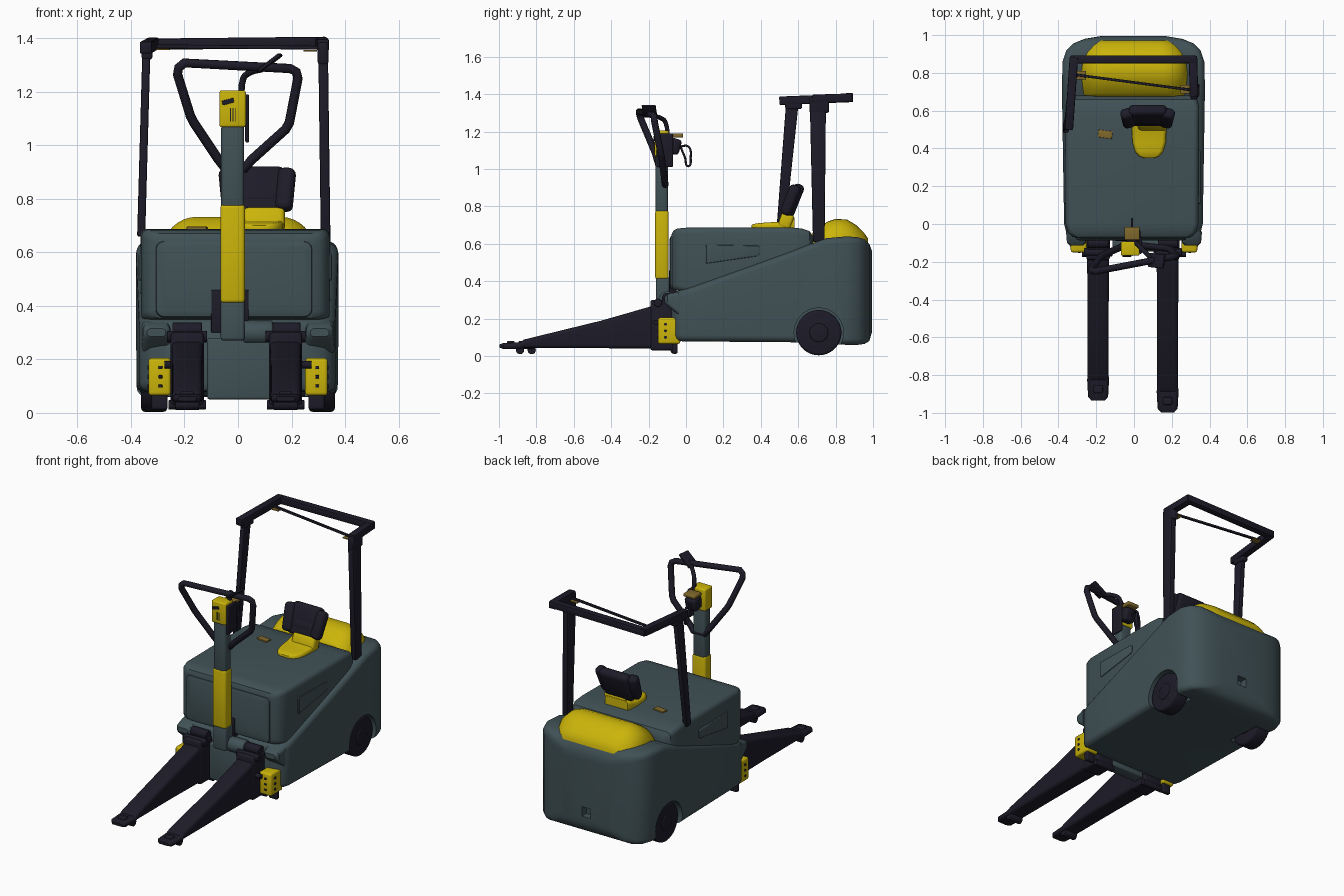
import bpy, bmesh, math
from mathutils import Vector, Matrix

if "Cube" in bpy.data.objects:
    bpy.data.objects.remove(bpy.data.objects["Cube"])


def material(name, r, g, b):
    m = bpy.data.materials.new(name)
    m.diffuse_color = (r, g, b, 1)
    m.use_nodes = True
    m.node_tree.nodes["Principled BSDF"].inputs["Base Color"].default_value = m.diffuse_color
    return m


SLATE = material("slate paint", 0.052, 0.083, 0.093)
YELLOW = material("yellow paint", 0.60, 0.46, 0.003)
DARK = material("dark rubber", 0.012, 0.011, 0.021)
TAN = material("tan trim", 0.22, 0.14, 0.025)


def finish(bm, name, mat, angle=35):
    bmesh.ops.recalc_face_normals(bm, faces=bm.faces)
    me = bpy.data.meshes.new(name)
    bm.to_mesh(me)
    bm.free()
    me.materials.append(mat)
    ob = bpy.data.objects.new(name, me)
    bpy.context.collection.objects.link(ob)
    smooth(ob, angle)
    return ob


def smooth(ob, angle=35):
    bpy.ops.object.select_all(action='DESELECT')
    ob.select_set(True)
    bpy.context.view_layer.objects.active = ob
    bpy.ops.object.shade_smooth_by_angle(angle=math.radians(angle))


def box(name, x, y, z, mat, bevel=0.008, rot=(0, 0, 0)):
    """Bevelled box from (min, max) ranges, turned about its centre."""
    bm = bmesh.new()
    bmesh.ops.create_cube(bm, size=1)
    bmesh.ops.scale(bm, vec=(x[1] - x[0], y[1] - y[0], z[1] - z[0]), verts=bm.verts)
    if bevel:
        bmesh.ops.bevel(bm, geom=bm.edges[:], offset=bevel, segments=3, profile=0.5, affect='EDGES')
    for axis, a in zip('XYZ', rot):
        bmesh.ops.rotate(bm, matrix=Matrix.Rotation(math.radians(a), 3, axis), verts=bm.verts)
    bmesh.ops.translate(bm, vec=(sum(x) / 2, sum(y) / 2, sum(z) / 2), verts=bm.verts)
    return finish(bm, name, mat)


def bar(name, a, b, w, d, mat, bevel=0.006, taper=1.0):
    """Square bar from point a to point b; taper scales the depth at b."""
    a, b = Vector(a), Vector(b)
    bm = bmesh.new()
    bmesh.ops.create_cube(bm, size=1)
    bmesh.ops.scale(bm, vec=(w, d, (b - a).length), verts=bm.verts)
    for v in bm.verts:
        v.co.y *= taper if v.co.z > 0 else 1
    bmesh.ops.bevel(bm, geom=bm.edges[:], offset=bevel, segments=2, profile=0.5, affect='EDGES')
    q = (b - a).normalized()
    ref = Vector((1, 0, 0)) if abs(q.x) < 0.7 else Vector((0, 0, 1))
    v = q.cross(ref).normalized()
    m = Matrix((v.cross(q), v, q)).transposed()
    bmesh.ops.rotate(bm, matrix=m, verts=bm.verts)
    bmesh.ops.translate(bm, vec=(a + b) / 2, verts=bm.verts)
    return finish(bm, name, mat)


def xcyl(name, x, y, z, r, mat, bevel=0.0, n=40):
    """Cylinder lying along x."""
    bm = bmesh.new()
    bmesh.ops.create_cone(bm, cap_ends=True, segments=n, radius1=r, radius2=r, depth=abs(x[1] - x[0]))
    if bevel:
        rim = [e for e in bm.edges if abs(e.verts[0].co.z - e.verts[1].co.z) < 1e-5]
        bmesh.ops.bevel(bm, geom=rim, offset=bevel, segments=3, profile=0.5, affect='EDGES')
    bmesh.ops.rotate(bm, matrix=Matrix.Rotation(math.pi / 2, 3, 'Y'), verts=bm.verts)
    bmesh.ops.translate(bm, vec=(sum(x) / 2, y, z), verts=bm.verts)
    return finish(bm, name, mat)


def loft(name, cx, stations, r, mat, n=5, angle=35):
    """Rounded-rectangle sections (y, half width, z0, z1) joined along y."""
    bm = bmesh.new()
    rings = []
    for y, hw, z0, z1 in stations:
        rr = min(r, hw * 0.95, (z1 - z0) * 0.48)
        ring = []
        for k, (sx, cz) in enumerate(((1, z1 - rr), (-1, z1 - rr), (-1, z0 + rr), (1, z0 + rr))):
            for i in range(n + 1):
                t = math.pi / 2 * (k + i / n)
                ring.append(bm.verts.new((cx + sx * (hw - rr) + rr * math.cos(t), y, cz + rr * math.sin(t))))
        rings.append(ring)
    for p, q in zip(rings, rings[1:]):
        for i in range(len(p)):
            j = (i + 1) % len(p)
            bm.faces.new((p[i], p[j], q[j], q[i]))
    bm.faces.new(rings[0])
    bm.faces.new(rings[-1])
    return finish(bm, name, mat, angle)


def tube(name, pts, r, mat, closed=False, handle='AUTO'):
    cu = bpy.data.curves.new(name, 'CURVE')
    cu.dimensions = '3D'
    cu.bevel_depth, cu.bevel_resolution, cu.resolution_u, cu.use_fill_caps = r, 3, 5, True
    s = cu.splines.new('BEZIER')
    s.bezier_points.add(len(pts) - 1)
    for p, co in zip(s.bezier_points, pts):
        p.co = co
        p.handle_left_type = p.handle_right_type = handle
    s.use_cyclic_u = closed
    cu.materials.append(mat)
    ob = bpy.data.objects.new(name, cu)
    bpy.context.collection.objects.link(ob)
    bpy.ops.object.select_all(action='DESELECT')
    ob.select_set(True)
    bpy.context.view_layer.objects.active = ob
    bpy.ops.object.convert(target='MESH')
    smooth(bpy.context.object, 50)


# Chassis with sloping shoulder and rounded tail
chassis = loft("chassis", -0.003, [
    (-0.078, .28, .10, .33), (-0.068, .325, .085, .34), (-0.04, .357, .08, .35), (0, .367, .078, .36),
    (.3, .372, .076, .465), (.55, .376, .074, .555), (.68, .378, .07, .605), (.75, .378, .065, .63),
    (.86, .375, .06, .64), (.92, .355, .06, .635), (.955, .32, .065, .625), (.98, .26, .08, .60),
    (.995, .17, .13, .56)], .035, SLATE)
# Wheel arches and tow socket cut out of the chassis
cutters = [xcyl("arch_cutter", (s * .25, s * .5), .71, .125, .132, SLATE) for s in (-1, 1)]
cutters.append(box("socket_cutter", (-.03, .03), (.95, 1.1), (.17, .23), SLATE, 0))
for c in cutters:
    mod = chassis.modifiers.new("cut", 'BOOLEAN')
    mod.operation, mod.object, mod.solver = 'DIFFERENCE', c, 'EXACT'
    bpy.context.view_layer.objects.active = chassis
    bpy.ops.object.modifier_apply(modifier=mod.name)
    bpy.data.objects.remove(c)
smooth(chassis)

# Upper hood, front panel, rear cover
loft("hood", -0.01, [(-.078, .27, .37, .65), (-.068, .315, .355, .67), (-.045, .34, .35, .682), (0, .352, .34, .686),
                     (.55, .355, .4, .688), (.62, .355, .45, .682), (.66, .345, .5, .668), (.68, .32, .55, .64)],
     .03, SLATE)
loft("front_panel", -0.015, [(-.088, .27, .375, .625), (-.082, .29, .36, .64), (-.06, .295, .355, .645)], .03, SLATE)
loft("rear_cover", 0.002, [(.675, .275, .42, .655), (.69, .283, .40, .68), (.76, .285, .40, .72), (.80, .285, .40, .733),
                           (.86, .28, .40, .73), (.91, .265, .42, .70), (.95, .235, .45, .662), (.972, .19, .5, .63)],
     .13, YELLOW, 8)
for s in (-1, 1):
    loft("side_grip_panel", s * .352 - .01, [(.105, .005, .50, .59), (.11, .009, .495, .595), (.385, .009, .535, .59),
                                           (.395, .005, .545, .585)], .004, SLATE)
    # Fenders above the brackets
    loft("front_fender", s * .305, [(-.115, .035, .285, .315), (-.10, .05, .27, .33), (-.04, .055, .22, .345)],
         .02, SLATE)
    # Rear wheels
    xcyl("rear_wheel", (s * .265, s * .362), .71, .125, .121, DARK, .014, 48)
    xcyl("wheel_hub", (s * .26, s * .367), .71, .125, .05, DARK, .006)
    xcyl("axle_stub", (s * .2, s * .28), .71, .125, .03, DARK)

# Load arms with toes, rollers, mounts and side brackets
for s, cx, tip in ((-1, -.19, -.935), (1, .178, -.997)):
    loft("load_arm", cx, [(tip, .035, .045, .062), (tip + .02, .053, .038, .07), (tip + .11, .058, .038, .072),
                          (tip + .13, .056, .042, .088), (-.45, .056, .042, .19), (-.2, .058, .04, .262),
                          (-.15, .06, .04, .275)], .02, DARK)
    xcyl("arm_roller", (cx - .045, cx + .045), tip + .11, .032, .022, DARK, .004)
    box("toe_cap", (cx - .025, cx + .025), (tip + .04, tip + .08), (.06, .08), DARK, .006)
    box("arm_mount", (cx - .062, cx + .062), (-.19, -.05), (.03, .30), DARK, .012)
    xcyl("hinge_pin", (cx - .075, cx + .075), -.15, .285, .022, DARK, .004)
    xcyl("hinge_top", (cx - .055, cx + .055), -.10, .31, .028, DARK, .004)
    xcyl("lower_pin", (cx - .07, cx + .07), -.065, .03, .018, DARK, .004)
    b = s * .293
    box("side_bracket", (b - .042, b + .042), (-.15, -.03), (.065, .205), YELLOW, .012)
    box("bracket_foot", (b - .03, b + .03), (-.075, -.045), (.012, .075), DARK, .01)
    for z in (.10, .135, .17):
        box("bracket_bolt", (b - .004, b + .010), (-.153, -.145), (z - .006, z + .006), DARK, .002)
        xcyl("bracket_side_bolt", (b + s * .037, b + s * .046), -.11, z, .008, DARK, 0, 16)
    xcyl("bracket_pin", (s * .24, s * .275), -.16, .18, .014, DARK)
box("centre_plate", (-.115, .125), (-.125, -.05), (.05, .28), SLATE, .01)
box("column_recess", (-.10, .04), (-.09, -.05), (.30, .46), DARK, .004)
xcyl("column_pivot", (.02, .13), -.10, .30, .045, SLATE, .008)

# Steering column with yellow sleeve and head
box("column_base", (-.065, .025), (-.16, -.08), (.27, .42), SLATE, .012)
box("column_sleeve", (-.066, .026), (-.165, -.093), (.41, .78), YELLOW, .014)
box("column_shaft", (-.063, .023), (-.162, -.096), (.76, 1.08), SLATE, .016)
box("column_head", (-.069, .029), (-.168, -.092), (1.068, 1.205), YELLOW, .008)
box("head_clip", (-.06, -.015), (-.174, -.165), (1.155, 1.172), DARK, .002, (0, -15, 0))
for i in range(3):
    box("head_vent", (-.03 + i * .01, -.027 + i * .01), (-.170, -.16), (1.09, 1.14), DARK, 0)
box("control_box", (-.045, .035), (-.105, -.03), (1.08, 1.165), DARK, .018, (-15, 0, 0))
box("control_side", (.027, .042), (-.158, -.07), (1.01, 1.19), DARK, .007)
box("control_button", (-.05, .03), (-.085, -.015), (1.168, 1.19), TAN, .006)
tube("cable_loop", [(-.01, -.035, 1.12), (-.01, .012, 1.12), (-.01, .025, 1.06), (-.01, .012, 1.015),
                    (-.01, -.005, 1.06), (-.01, -.03, 1.12)], .006, DARK)
tube("handle_loop", [(-.226, -.24, 1.265), (-.222, -.248, 1.29), (-.20, -.25, 1.308), (.195, -.175, 1.287),
                     (.218, -.17, 1.275), (.224, -.168, 1.25), (.192, -.135, 1.085), (.178, -.13, 1.06),
                     (.05, -.115, .945), (.025, -.11, .915), (-.05, -.11, .915), (-.075, -.125, .95),
                     (-.165, -.165, 1.085), (-.178, -.175, 1.11)], .018, DARK, True, 'VECTOR')
tube("head_stalk", [(.02, -.10, 1.12), (.02, -.11, 1.25), (.04, -.13, 1.27), (.09, -.18, 1.285)], .012, DARK)
bar("thumb_paddle", (.08, -.19, 1.278), (.16, -.2, 1.34), .014, .075, DARK, .005)

# Seat and backrest
loft("seat_cushion", .08, [(.35, .03, .68, .70), (.36, .055, .675, .706), (.385, .075, .67, .71), (.43, .088, .67, .714),
                           (.50, .092, .67, .718), (.55, .09, .67, .735), (.58, .08, .67, .74)], .02, YELLOW)
box("seat_support", (.02, .175), (.50, .57), (.68, .765), YELLOW, .018, (-20, 0, 0))
box("backrest", (-.03, .175), (.545, .605), (.735, .925), DARK, .025, (-22, 0, 0))
for s in (-1, 1):
    x = .072 + s * .105
    box("backrest_wing", (x - .033, x + .033), (.53, .59), (.75, .918), DARK, .022, (-22, 0, s * -14))
box("backrest_rib", (.0, .14), (.535, .56), (.79, .835), DARK, .01, (-22, 0, 0))
box("deck_switch", (-.19, -.115), (.455, .495), (.68, .696), TAN, .003, (0, 0, -8))

# Overhead guard: posts, side arms, rear cross bar, tie rod
bar("left_post", (-.362, .505, .66), (-.342, .57, 1.37), .03, .045, DARK, .006, 1.5)
bar("right_post", (.328, .71, .61), (.318, .705, 1.37), .036, .062, DARK, .006, 1.4)
bar("left_guard_arm", (-.345, .50, 1.365), (-.318, .885, 1.38), .045, .045, DARK)
bar("right_guard_arm", (.318, .675, 1.375), (.312, .89, 1.382), .045, .045, DARK)
bar("rear_guard_bar", (-.335, .872, 1.378), (.33, .872, 1.385), .042, .042, DARK)
box("right_guard_gusset", (.298, .338), (.66, .765), (1.30, 1.385), DARK, .012)
box("left_guard_gusset", (-.36, -.32), (.53, .62), (1.32, 1.37), DARK, .01)
bar("tie_rod", (-.31, .79, 1.37), (.30, .71, 1.365), .014, .014, DARK, .003)
box("left_rod_plate", (-.305, -.255), (.765, .81), (1.356, 1.362), TAN, .001)
box("right_rod_plate", (.245, .295), (.69, .735), (1.351, 1.357), TAN, .001)
